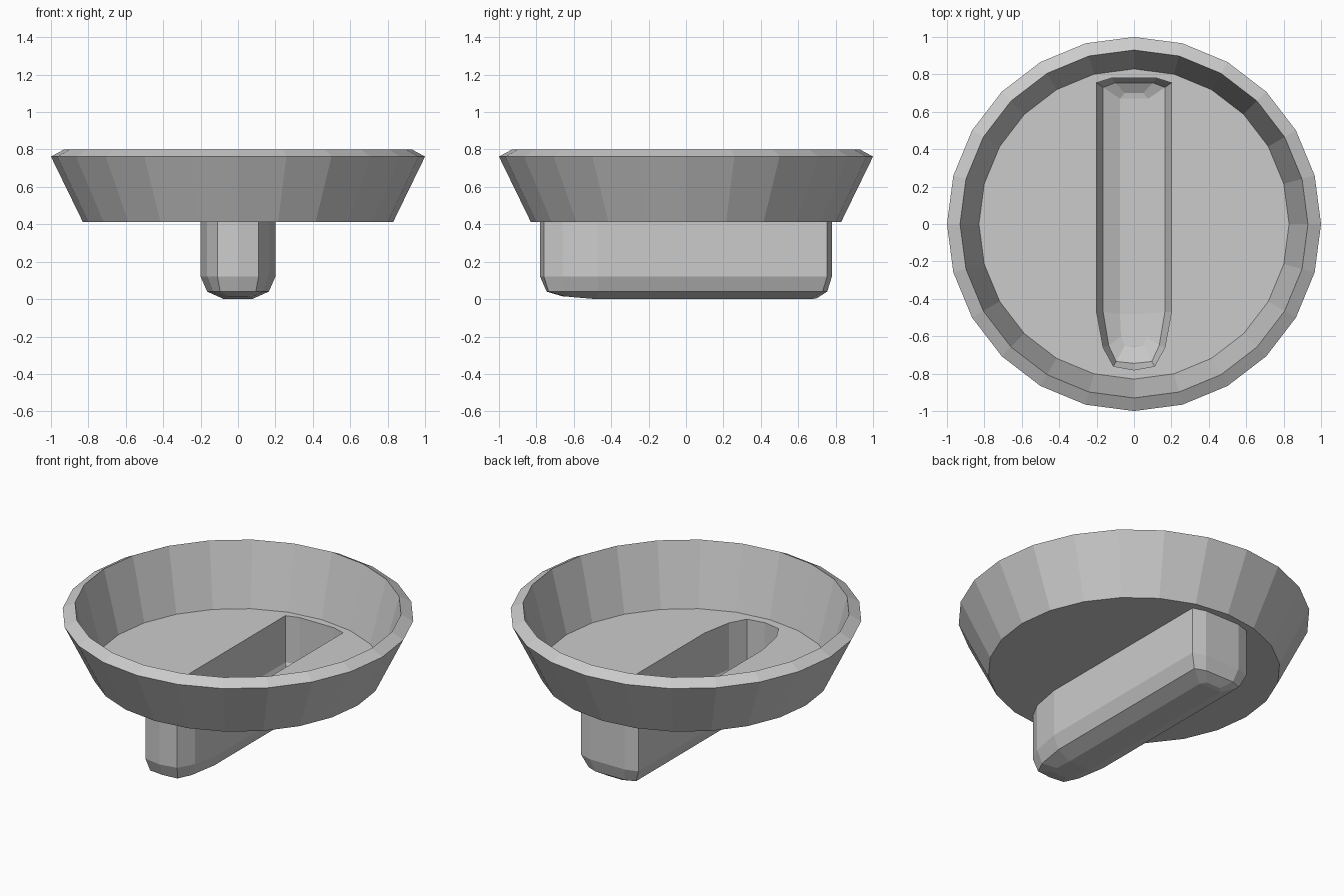
import bpy, bmesh, math

if "Cube" in bpy.data.objects:
    bpy.data.objects.remove(bpy.data.objects["Cube"])

grey = bpy.data.materials.new("light grey")
grey.diffuse_color = (0.6, 0.6, 0.6, 1)
grey.use_nodes = True
grey.node_tree.nodes["Principled BSDF"].inputs["Base Color"].default_value = grey.diffuse_color


def finish(bm, name):
    mesh = bpy.data.meshes.new(name)
    bm.to_mesh(mesh)
    bm.free()
    mesh.materials.append(grey)
    obj = bpy.data.objects.new(name, mesh)
    bpy.context.collection.objects.link(obj)
    return obj


def loop(bm, points):
    return [bm.verts.new(p) for p in points]


def skin(bm, a, b):
    n = len(a)
    for i in range(n):
        j = (i + 1) % n
        bm.faces.new((a[i], a[j], b[j], b[i]))


def circle(r, z, n=24):
    return [(r * math.cos(2 * math.pi * i / n), r * math.sin(2 * math.pi * i / n), z)
            for i in range(n)]


def mirrored(half):
    # right half runs from the front centre line to the back centre line
    return half + [(-x, y, z) for x, y, z in reversed(half[1:-1])]


def slot_ring(z):
    return mirrored([(0, -0.78, z), (0.11, -0.76, z), (0.165, -0.66, z), (0.2, -0.47, z),
                     (0.2, 0.755, z), (0.12, 0.78, z), (0, 0.78, z)])


# dish wall: sloping outside, bevelled lip, steeper inside
bm = bmesh.new()
outer_foot = loop(bm, circle(0.83, 0.413))
edge = loop(bm, circle(1.0, 0.762))
lip = loop(bm, circle(0.93, 0.80))
inner_foot = loop(bm, circle(0.829, 0.415))
skin(bm, outer_foot, edge)
skin(bm, edge, lip)
skin(bm, lip, inner_foot)
finish(bm, "dish_wall")

# flat dish floor with the slot opening
bm = bmesh.new()
edges = []
for ring in (circle(0.83, 0.413), slot_ring(0.413)):
    vs = loop(bm, ring)
    edges += [bm.edges.new((vs[i], vs[(i + 1) % len(vs)])) for i in range(len(vs))]
bmesh.ops.triangle_fill(bm, edges=edges, use_beauty=True, normal=(0, 0, 1))
finish(bm, "dish_floor")

# hollow keel under the slot, rounded towards its bottom
bm = bmesh.new()
top = loop(bm, slot_ring(0.413))
shoulder = loop(bm, slot_ring(0.12))
chine = loop(bm, mirrored([(0, -0.745, 0.04), (0.095, -0.735, 0.04), (0.135, -0.65, 0.04),
                           (0.165, -0.47, 0.04), (0.165, 0.73, 0.04), (0.1, 0.755, 0.04),
                           (0, 0.755, 0.04)]))
base = loop(bm, mirrored([(0, -0.66, 0.015), (0.05, -0.65, 0.015), (0.07, -0.6, 0.01),
                          (0.075, -0.48, 0), (0.075, 0.67, 0), (0.05, 0.7, 0.005),
                          (0, 0.7, 0.005)]))
skin(bm, shoulder, top)
skin(bm, chine, shoulder)
skin(bm, base, chine)
# bottom strip, paired across the centre line
n = len(base)
half = n // 2
for i in range(half):
    a, b = base[i], base[i + 1]
    c, d = base[(n - i - 1) % n], base[(n - i) % n]
    quad = []
    for v in (a, d, c, b):
        if v not in quad:
            quad.append(v)
    bm.faces.new(quad)
finish(bm, "keel")
